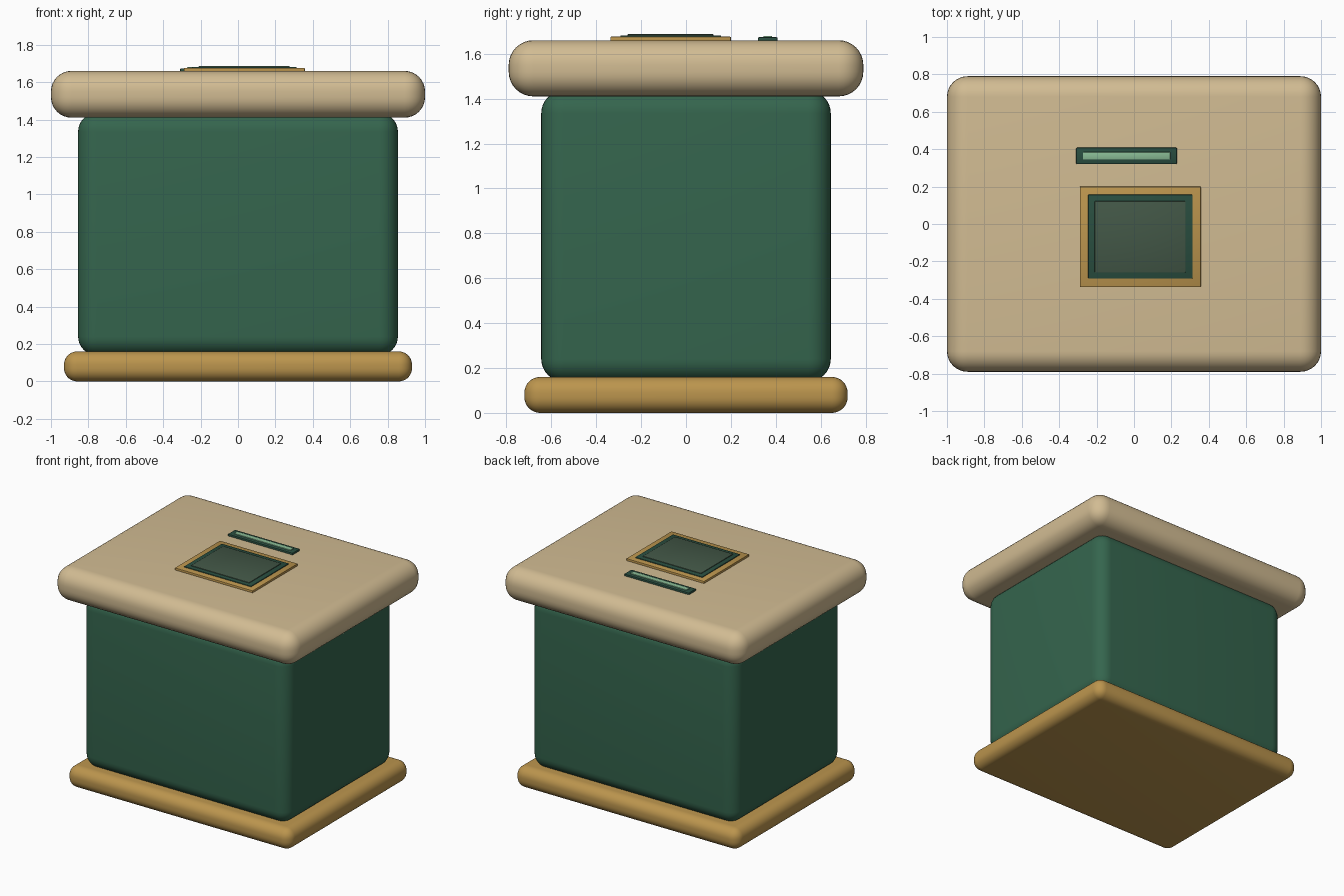
import bpy

if "Cube" in bpy.data.objects:
    bpy.data.objects.remove(bpy.data.objects["Cube"])


def material(name, rgb):
    m = bpy.data.materials.new(name)
    m.diffuse_color = (*rgb, 1)
    m.use_nodes = True
    m.node_tree.nodes["Principled BSDF"].inputs["Base Color"].default_value = m.diffuse_color
    return m


GREEN = material("green", (0.035, 0.13, 0.075))
DARK = material("dark_green", (0.022, 0.075, 0.05))
TAN = material("tan", (0.64, 0.50, 0.29))
GOLD = material("gold", (0.50, 0.30, 0.075))
GLASS = material("smoky_glass", (0.055, 0.095, 0.062))
MINT = material("mint", (0.25, 0.50, 0.30))


def rounded_box(name, lo, hi, radius, segments, mat):
    """Box between two corners with rounded edges."""
    bpy.ops.mesh.primitive_cube_add(size=1, location=[(a + b) / 2 for a, b in zip(lo, hi)])
    ob = bpy.context.object
    ob.name = name
    ob.scale = [b - a for a, b in zip(lo, hi)]
    bpy.ops.object.transform_apply(location=False, rotation=False, scale=True)
    bevel = ob.modifiers.new("bevel", 'BEVEL')
    bevel.width, bevel.segments = radius, segments
    bpy.ops.object.modifier_apply(modifier="bevel")
    bpy.ops.object.shade_smooth_by_angle()
    ob.data.materials.append(mat)
    return ob


# Main stacked volumes
rounded_box("base", (-0.93, -0.72, 0), (0.93, 0.72, 0.16), 0.07, 8, GOLD)
rounded_box("body", (-0.855, -0.645, 0.14), (0.855, 0.645, 1.435), 0.1, 8, GREEN)
rounded_box("lid", (-1, -0.79, 1.41), (1, 0.79, 1.66), 0.11, 8, TAN)

# Framed window on the lid
rounded_box("window_frame", (-0.29, -0.337, 1.65), (0.357, 0.2, 1.676), 0.004, 2, GOLD)
rounded_box("window_border", (-0.245, -0.292, 1.65), (0.313, 0.157, 1.682), 0.004, 2, DARK)
rounded_box("window_pane", (-0.21, -0.26, 1.65), (0.275, 0.122, 1.687), 0.003, 2, GLASS)

# Slot behind the window
rounded_box("slot_frame", (-0.31, 0.32, 1.65), (0.23, 0.408, 1.674), 0.006, 2, DARK)
rounded_box("slot_strip", (-0.273, 0.345, 1.65), (0.194, 0.384, 1.68), 0.003, 2, MINT)
